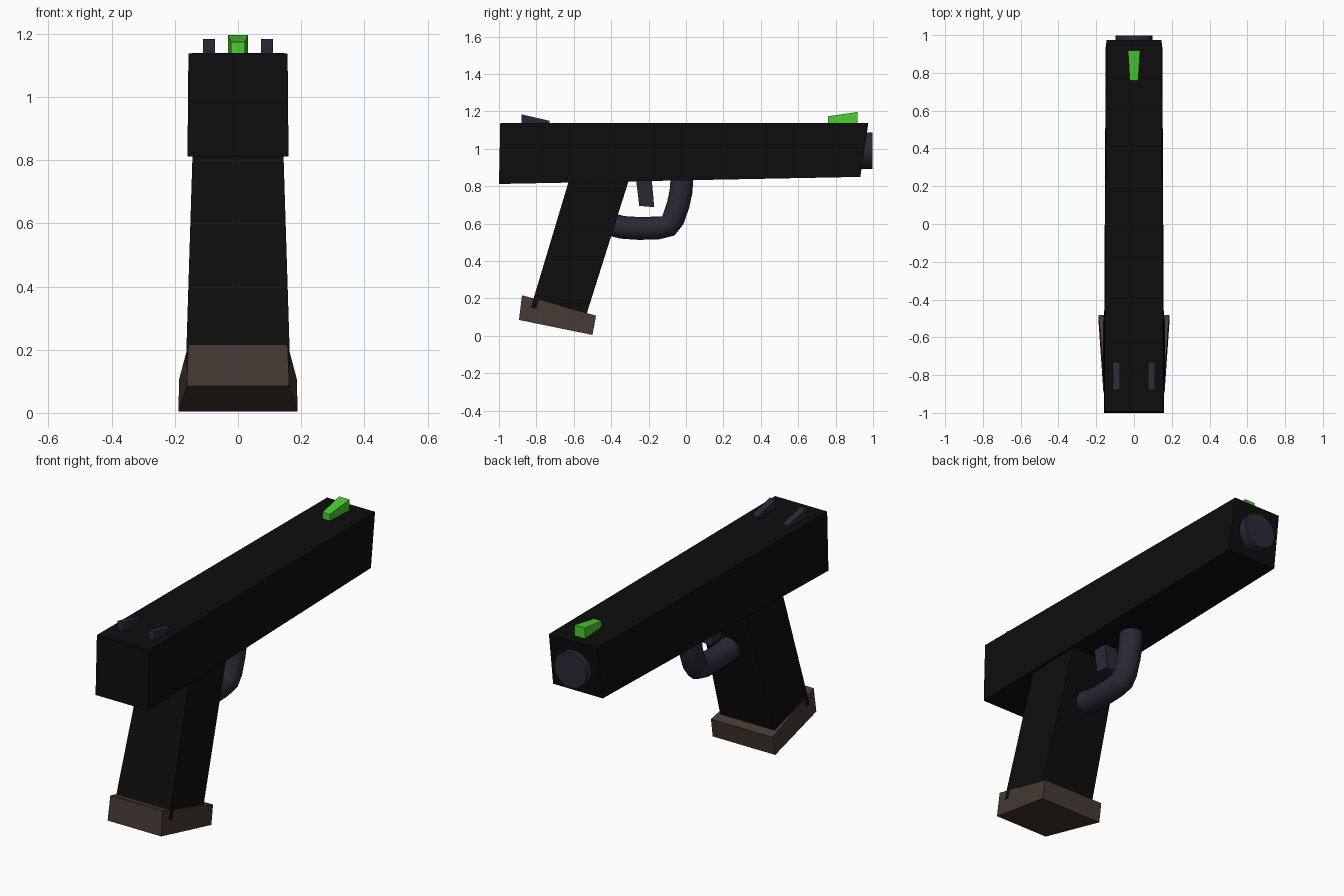
import bpy, bmesh, math

if "Cube" in bpy.data.objects:
    bpy.data.objects.remove(bpy.data.objects["Cube"])


def material(name, r, g, b):
    m = bpy.data.materials.new(name)
    m.diffuse_color = (r, g, b, 1)
    m.use_nodes = True
    m.node_tree.nodes["Principled BSDF"].inputs["Base Color"].default_value = m.diffuse_color
    return m


BLACK = material("black", 0.004, 0.004, 0.004)
NAVY = material("dark_navy", 0.022, 0.022, 0.036)
BROWN = material("brown", 0.06, 0.042, 0.034)
GREEN = material("green", 0.07, 0.62, 0.03)


def block(name, profile, mat, cx=0.0):
    """Flat-faced part from a side profile of (y, z, half width) points."""
    bm = bmesh.new()
    left = [bm.verts.new((cx - w, y, z)) for y, z, w in profile]
    right = [bm.verts.new((cx + w, y, z)) for y, z, w in profile]
    bm.faces.new(left)
    bm.faces.new(right[::-1])
    n = len(profile)
    for i in range(n):
        j = (i + 1) % n
        bm.faces.new((left[j], left[i], right[i], right[j]))
    bmesh.ops.recalc_face_normals(bm, faces=bm.faces)
    mesh = bpy.data.meshes.new(name)
    bm.to_mesh(mesh)
    bm.free()
    ob = bpy.data.objects.new(name, mesh)
    bpy.context.collection.objects.link(ob)
    mesh.materials.append(mat)
    return ob


# Slide, slightly narrower toward the muzzle
block("slide", [(-1, 0.812, 0.16), (-0.993, 1.137, 0.157),
                (0.975, 1.139, 0.145), (0.932, 0.85, 0.15)], BLACK)

# Slanted grip and its flared base plate
block("grip", [(-0.62, 0.85, 0.143), (-0.30, 0.85, 0.143),
               (-0.54, 0.09, 0.165), (-0.83, 0.15, 0.165)], BLACK)
block("grip_base", [(-0.877, 0.217, 0.157), (-0.893, 0.085, 0.162),
                    (-0.50, 0.005, 0.189), (-0.481, 0.108, 0.186)], BROWN)

# Sights
block("front_sight", [(0.76, 1.12, 0.022), (0.76, 1.174, 0.022),
                      (0.918, 1.197, 0.032), (0.918, 1.12, 0.032)], GREEN)
for side, x in (("left", -0.092), ("right", 0.092)):
    block("rear_sight_" + side, [(-0.88, 1.12, 0.019), (-0.88, 1.184, 0.019),
                                 (-0.73, 1.15, 0.018), (-0.73, 1.12, 0.018)], NAVY, x)

# Trigger
block("trigger", [(-0.27, 0.86, 0.042), (-0.185, 0.86, 0.042),
                  (-0.17, 0.688, 0.036), (-0.25, 0.695, 0.036)], NAVY)

# Barrel end
bpy.ops.mesh.primitive_cylinder_add(vertices=32, radius=0.097, depth=0.15,
                                    location=(0, 0.922, 0.99),
                                    rotation=(math.pi / 2, 0, 0))
barrel = bpy.context.object
barrel.name = "barrel"
barrel.data.materials.append(NAVY)
bpy.ops.object.shade_smooth_by_angle()

# Trigger guard: round tube swept along a bent path
curve = bpy.data.curves.new("trigger_guard", "CURVE")
curve.dimensions = "3D"
curve.bevel_depth = 0.061
curve.bevel_resolution = 4
curve.use_fill_caps = True
path = [(-0.42, 0.60), (-0.34, 0.58), (-0.25, 0.574), (-0.15, 0.577),
        (-0.095, 0.588), (-0.068, 0.625), (-0.042, 0.70), (-0.027, 0.77), (-0.02, 0.86)]
spline = curve.splines.new("POLY")
spline.points.add(len(path) - 1)
for p, (y, z) in zip(spline.points, path):
    p.co = (0, y, z, 1)
guard = bpy.data.objects.new("trigger_guard", curve)
bpy.context.collection.objects.link(guard)
curve.materials.append(NAVY)
